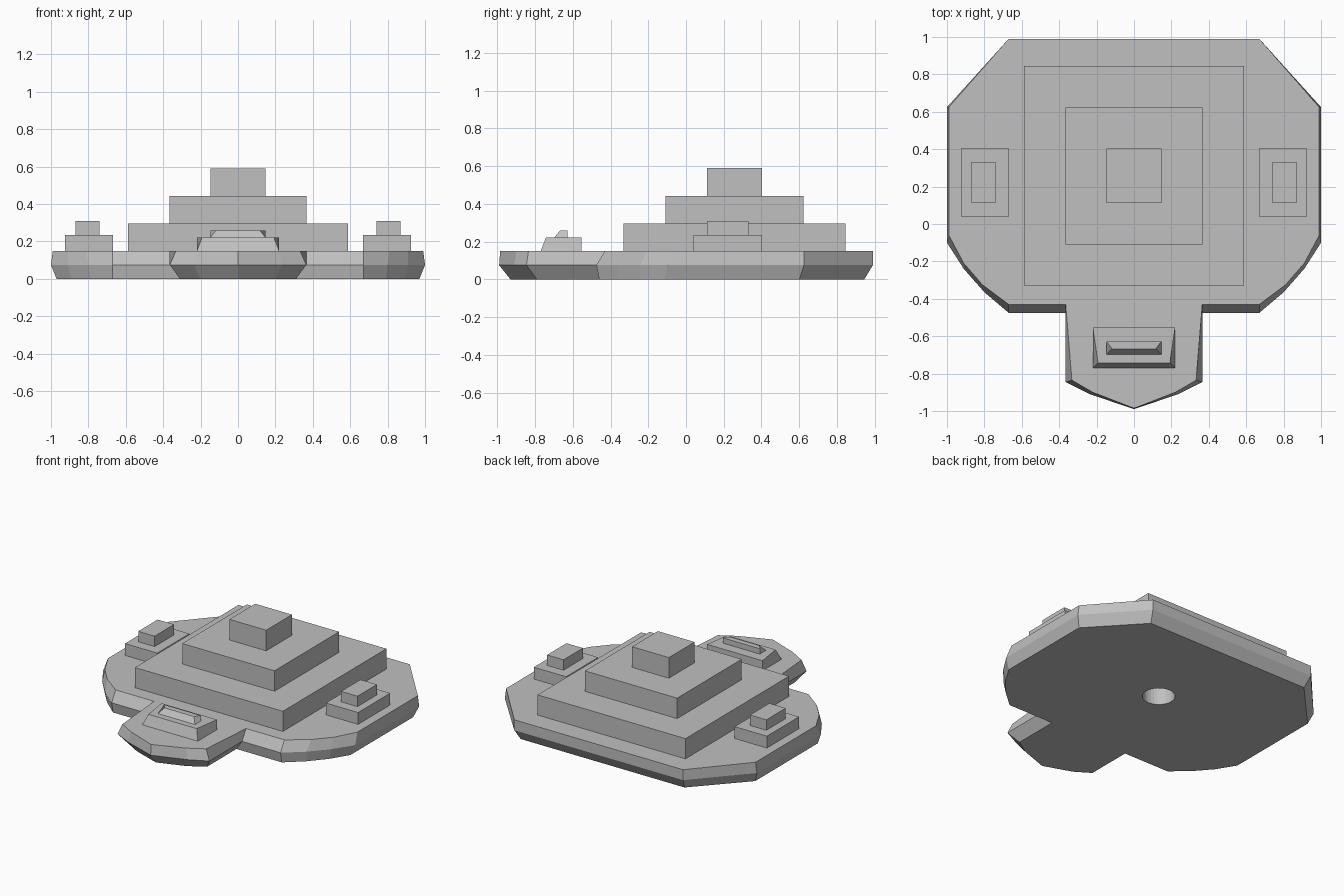
import bpy
import bmesh
import math

cube = bpy.data.objects.get("Cube")
if cube:
    bpy.data.objects.remove(cube, do_unlink=True)

grey = bpy.data.materials.new("stone_grey")
grey.use_nodes = True
colour = (0.53, 0.53, 0.53, 1)
grey.diffuse_color = colour
grey.node_tree.nodes["Principled BSDF"].inputs["Base Color"].default_value = colour


def loft(name, rings):
    """Closed solid through stacked (z, outline) rings, lowest first."""
    bm = bmesh.new()
    loops = [[bm.verts.new((x, y, z)) for x, y in pts] for z, pts in rings]
    bm.faces.new(loops[0])
    bm.faces.new(loops[-1])
    n = len(loops[0])
    for low, high in zip(loops, loops[1:]):
        for i in range(n):
            j = (i + 1) % n
            bm.faces.new((low[i], low[j], high[j], high[i]))
    bmesh.ops.recalc_face_normals(bm, faces=bm.faces)
    mesh = bpy.data.meshes.new(name)
    bm.to_mesh(mesh)
    bm.free()
    mesh.materials.append(grey)
    obj = bpy.data.objects.new(name, mesh)
    bpy.context.collection.objects.link(obj)
    return obj


def mirrored(half):
    """Half outline from the back round to the front tip, reflected in x."""
    return half + [(-x, y) for x, y in reversed(half) if x > 0]


def block(name, cx, cy, hx, hy, z0, z1):
    pts = [(cx - hx, cy - hy), (cx + hx, cy - hy), (cx + hx, cy + hy), (cx - hx, cy + hy)]
    return loft(name, [(z0, pts), (z1, pts)])


def wedge(name, half_width, front, back, inset, z0, z1):
    """Block with an upright back and sides that slope in toward the front."""
    def ring(d):
        return [(-half_width, back), (half_width, back),
                (half_width - d, front + d), (d - half_width, front + d)]
    return loft(name, [(z0, ring(0)), (z1, ring(inset))])


# Bevelled base slab with a front lobe
bottom = [(0.65, 0.945), (0.97, 0.6), (0.97, -0.11), (0.89, -0.24), (0.79, -0.355),
          (0.67, -0.46), (0.31, -0.46), (0.31, -0.79), (0.2, -0.86), (0, -0.93)]
middle = [(0.67, 0.99), (1, 0.625), (1, -0.1), (0.91, -0.24), (0.8, -0.365),
          (0.67, -0.475), (0.365, -0.475), (0.365, -0.845), (0.235, -0.91), (0, -0.99)]
top = [(0.67, 0.99), (0.99, 0.625), (0.99, -0.06), (0.91, -0.21), (0.81, -0.325),
       (0.67, -0.43), (0.365, -0.43), (0.332, -0.835), (0.22, -0.9), (0, -0.985)]
base = loft("base_slab", [(z, mirrored(h)) for z, h in
                          ((0, bottom), (0.075, middle), (0.15, top))])

# Round mounting socket in the underside
circle = [(0.106 * math.cos(a), 0.25 + 0.106 * math.sin(a))
          for a in (math.tau * i / 32 for i in range(32))]
cutter = loft("socket_cutter", [(-0.1, circle), (0.145, circle)])
cutter.hide_render = True
cutter.hide_set(True)
cutter.display_type = 'WIRE'
cut = base.modifiers.new("socket", 'BOOLEAN')
cut.operation = 'DIFFERENCE'
cut.solver = 'EXACT'
cut.object = cutter

# Apply the cut and drop the cutter
bpy.context.view_layer.objects.active = base
with bpy.context.temp_override(object=base, active_object=base, selected_objects=[base]):
    bpy.ops.object.modifier_apply(modifier=cut.name)
bpy.data.objects.remove(cutter, do_unlink=True)

# Stepped central tower
for name, half, z0, z1 in (("lower_tier", 0.587, 0.15, 0.295),
                           ("middle_tier", 0.366, 0.295, 0.442),
                           ("top_tier", 0.146, 0.442, 0.59)):
    block(name, 0, 0.257, half, half, z0, z1)

# Small stepped towers on both flanks
for side, s in (("left", 1), ("right", -1)):
    block(side + "_tower_base", s * 0.797, 0.222, 0.128, 0.182, 0.15, 0.235)
    block(side + "_tower_top", s * 0.805, 0.222, 0.065, 0.11, 0.235, 0.31)

# Sloped bridge on the front lobe
wedge("bridge_base", 0.22, -0.77, -0.553, 0.028, 0.15, 0.222)
wedge("bridge_top", 0.147, -0.697, -0.627, 0.03, 0.222, 0.26)
